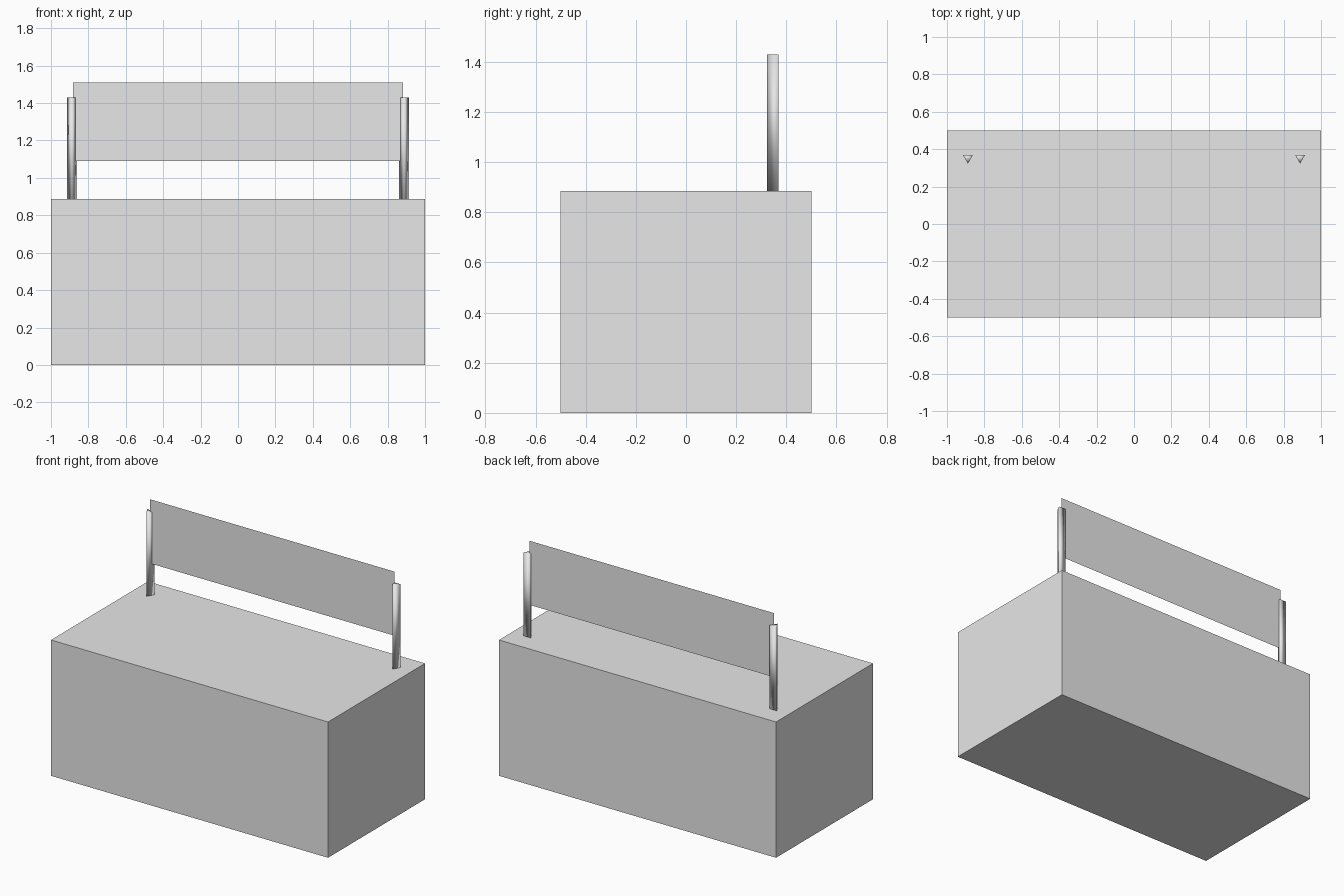
import bpy
import math

default = bpy.data.objects.get("Cube")
if default:
    bpy.data.objects.remove(default, do_unlink=True)

# Single grey material
grey = bpy.data.materials.new("plain_grey")
grey.use_nodes = True
colour = (0.8, 0.8, 0.8, 1)
grey.diffuse_color = colour
grey.node_tree.nodes["Principled BSDF"].inputs["Base Color"].default_value = colour

SEAT_TOP = 0.886
POST_TOP = 1.43
BACK_Y = 0.354


def finish(name):
    obj = bpy.context.object
    obj.name = name
    obj.data.materials.append(grey)
    return obj


# Solid block seat
bpy.ops.mesh.primitive_cube_add(size=1, location=(0, 0, SEAT_TOP / 2))
seat = finish("seat_block")
seat.scale = (2, 1, SEAT_TOP)

# Smooth-shaded three-sided posts, one edge pointing forward
for side, x in (("left", 0.888), ("right", -0.888)):
    bpy.ops.mesh.primitive_cylinder_add(
        vertices=3, radius=0.031, depth=POST_TOP - SEAT_TOP,
        location=(x, BACK_Y, (POST_TOP + SEAT_TOP) / 2),
        rotation=(0, 0, math.pi))
    finish(side + "_post")
    bpy.ops.object.shade_smooth()

# Thin single-sheet backrest held between the posts
bpy.ops.mesh.primitive_plane_add(
    size=1, location=(0, BACK_Y, 1.3), rotation=(math.pi / 2, 0, 0))
backrest = finish("backrest_panel")
backrest.scale = (1.764, 0.418, 1)
